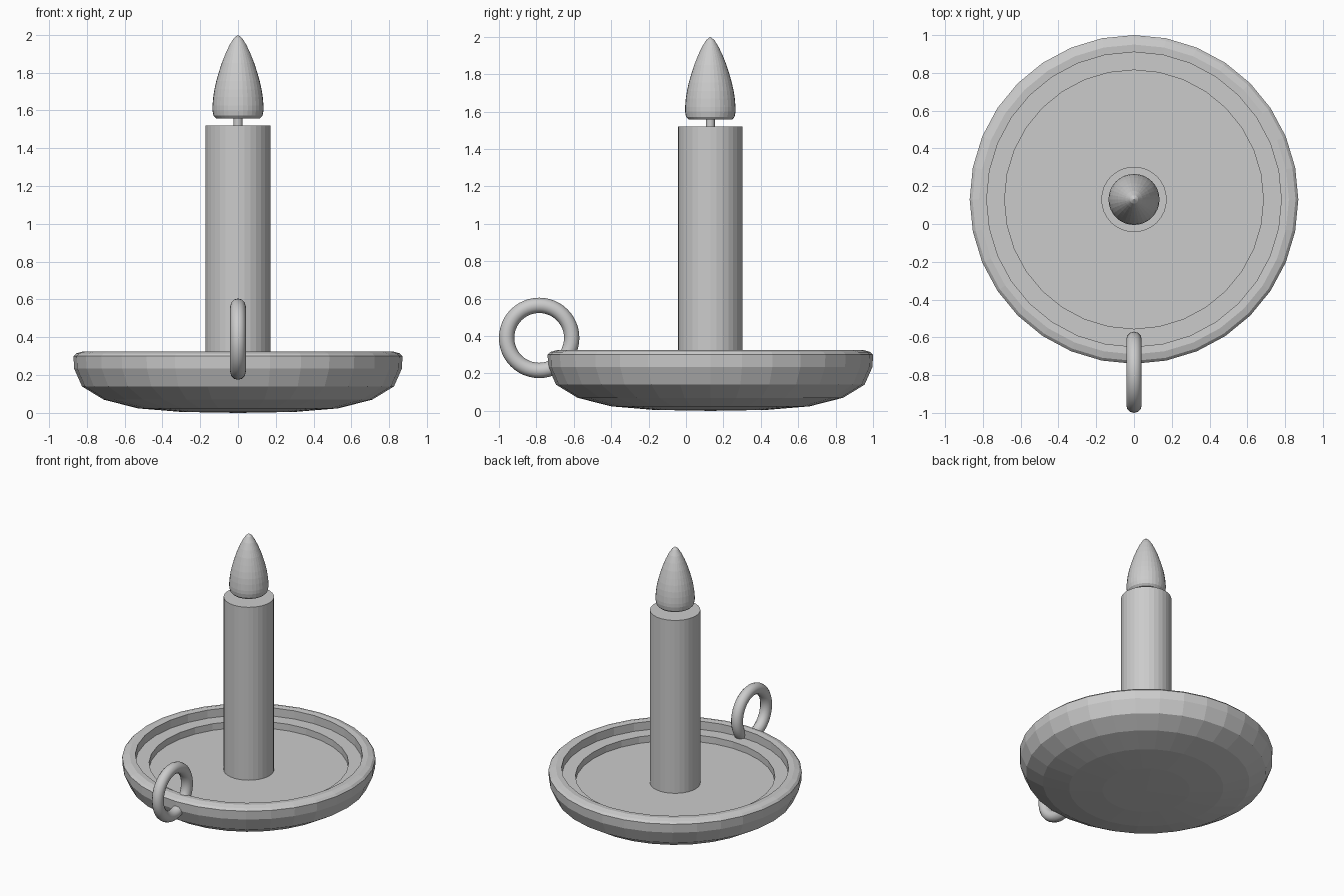
import bpy, bmesh, math

if "Cube" in bpy.data.objects:
    bpy.data.objects.remove(bpy.data.objects["Cube"])

CENTER_Y = 0.13   # axis of dish and candle
SIDES = 32


def lathe(name, profile):
    """Revolve an (r, z) profile around the candle axis."""
    bm = bmesh.new()
    verts = [bm.verts.new((r, 0, z)) for r, z in profile]
    edges = [bm.edges.new(pair) for pair in zip(verts, verts[1:])]
    bmesh.ops.spin(bm, geom=verts + edges, cent=(0, 0, 0), axis=(0, 0, 1),
                   angle=2 * math.pi, steps=SIDES, use_merge=True)
    bmesh.ops.remove_doubles(bm, verts=bm.verts, dist=1e-4)
    bmesh.ops.recalc_face_normals(bm, faces=bm.faces)
    mesh = bpy.data.meshes.new(name)
    bm.to_mesh(mesh)
    bm.free()
    obj = bpy.data.objects.new(name, mesh)
    obj.location.y = CENTER_Y
    bpy.context.collection.objects.link(obj)
    return obj


# Dish: shallow bowl outside, rounded rim, stepped recess inside
lathe("dish", [
    (0, 0), (0.30, 0.005), (0.53, 0.024), (0.71, 0.07), (0.825, 0.14),
    (0.867, 0.235), (0.87, 0.30), (0.855, 0.315), (0.82, 0.325), (0.78, 0.322),
    (0.78, 0.26), (0.685, 0.26), (0.685, 0.21), (0, 0.21)])

# Candle and wick
lathe("candle", [(0, 0.205), (0.173, 0.205), (0.173, 1.52), (0, 1.52)])
lathe("wick", [(0, 1.51), (0.024, 1.51), (0.024, 1.58), (0, 1.58)])

# Flame: flat base, pointed tip
lathe("flame", [
    (0, 1.557), (0.116, 1.557), (0.13, 1.572), (0.135, 1.60), (0.135, 1.625),
    (0.131, 1.67), (0.125, 1.71), (0.115, 1.755), (0.102, 1.80), (0.086, 1.85),
    (0.066, 1.90), (0.045, 1.945), (0.022, 1.982), (0, 2.0)])

# Finger ring overlapping the front of the rim
bpy.ops.mesh.primitive_torus_add(
    major_radius=0.174, minor_radius=0.041, major_segments=48, minor_segments=12,
    location=(0, -0.785, 0.39), rotation=(0, math.pi / 2, 0))
ring = bpy.context.object
ring.name = "finger_ring"
bpy.ops.object.shade_smooth_by_angle(angle=math.radians(40))
